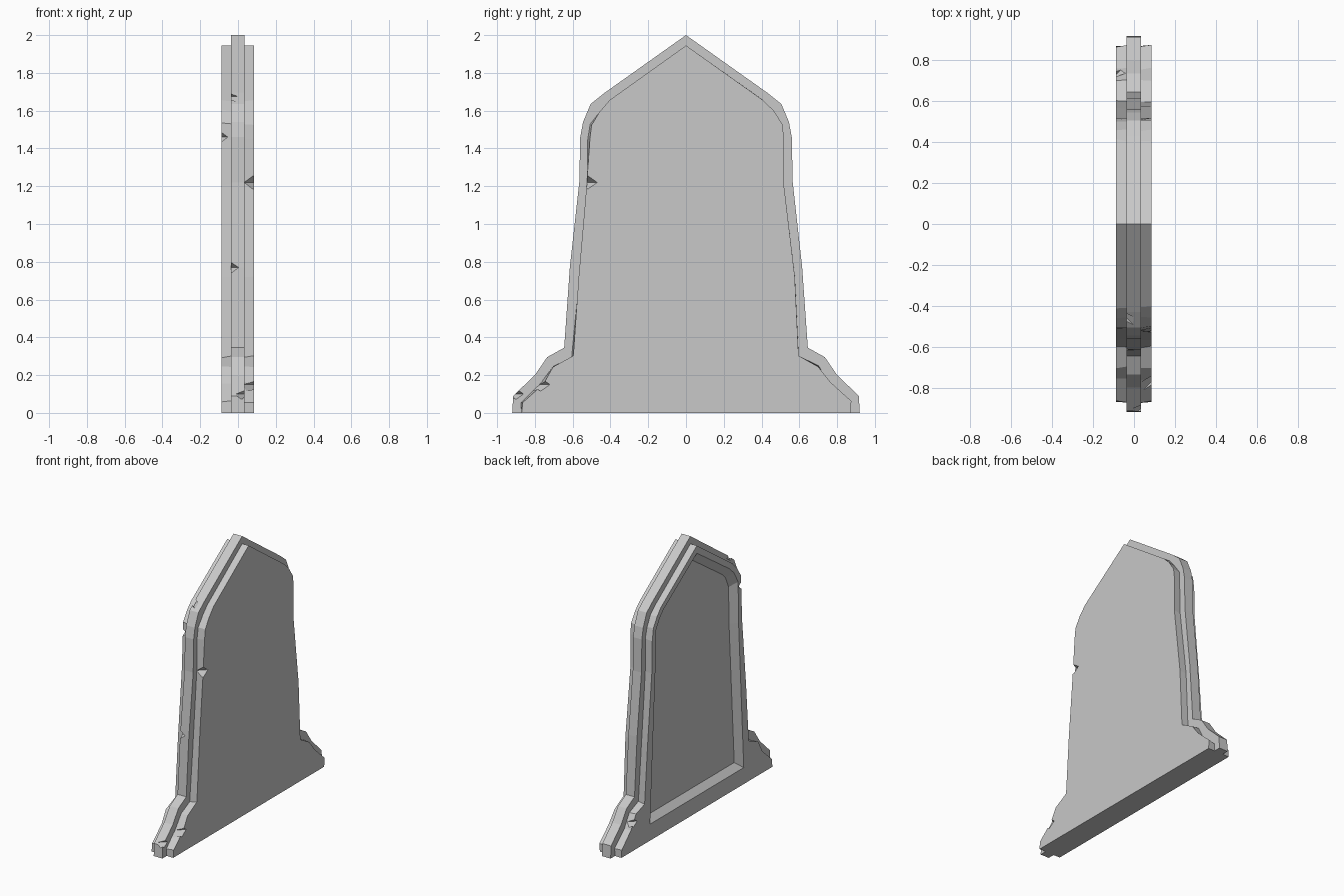
import bpy, bmesh, math, random
from mathutils import Matrix, Vector

random.seed(4)
cube = bpy.data.objects.get("Cube")
if cube:
    bpy.data.objects.remove(cube, do_unlink=True)

stone = bpy.data.materials.new("grey stone")
stone.use_nodes = True
grey = (0.58, 0.58, 0.58, 1)
stone.diffuse_color = grey
stone.node_tree.nodes["Principled BSDF"].inputs["Base Color"].default_value = grey

# Half outlines (y, z) from the foot up to the peak
CORE = [(.92, 0), (.915, .09), (.80, .20), (.735, .295), (.645, .345), (.615, .77),
        (.565, 1.22), (.56, 1.46), (.545, 1.54), (.505, 1.635), (.43, 1.695), (0, 2)]
SLAB = [(.87, 0), (.87, .06), (.76, .16), (.70, .25), (.60, .297), (.57, .72),
        (.52, 1.21), (.515, 1.45), (.505, 1.53), (.46, 1.60), (.41, 1.65), (0, 1.945)]
RIM = [(.54, .12), (.48, 1.2), (.475, 1.5), (.43, 1.58), (.38, 1.63), (0, 1.89)]
PANEL = [(.49, .165), (.43, 1.2), (.425, 1.47), (.39, 1.55), (.35, 1.59), (0, 1.83)]


def mirrored(half):
    return half + [(-y, z) for y, z in reversed(half[:-1])]


def finish(name, bm):
    bmesh.ops.recalc_face_normals(bm, faces=bm.faces)
    mesh = bpy.data.meshes.new(name)
    bm.to_mesh(mesh)
    bm.free()
    mesh.materials.append(stone)
    obj = bpy.data.objects.new(name, mesh)
    bpy.context.collection.objects.link(obj)
    return obj


def loft(name, rings, wear=0):
    """Closed solid through outlines given as (x, half outline)."""
    bm = bmesh.new()
    loops = []
    for x, half in rings:
        loop = []
        for y, z in mirrored(half):
            worn = wear if 0 < z < 1.9 else 0
            loop.append(bm.verts.new((x, y + random.uniform(-worn, worn),
                                      z + random.uniform(-worn, worn))))
        loops.append(loop)
    n = len(loops[0])
    for a, b in zip(loops, loops[1:]):
        for i in range(n):
            j = (i + 1) % n
            bm.faces.new((a[i], a[j], b[j], b[i]))
    bm.faces.new(loops[0])
    bm.faces.new(loops[-1])
    return finish(name, bm)


def carve(obj, cutter):
    mod = obj.modifiers.new("carve", "BOOLEAN")
    mod.operation = "DIFFERENCE"
    mod.solver = "EXACT"
    mod.object = cutter
    bpy.context.view_layer.objects.active = obj
    bpy.ops.object.modifier_apply(modifier=mod.name)
    bpy.data.objects.remove(cutter, do_unlink=True)


def chip(obj, place, turn, size):
    """V-shaped nick across a corner edge."""
    bm = bmesh.new()
    bmesh.ops.create_cube(bm, size=1)
    bmesh.ops.transform(bm, verts=bm.verts, matrix=(
        Matrix.Translation(Vector(place)) @ Matrix.Rotation(math.radians(turn), 4, "Z")
        @ Matrix.Rotation(math.radians(45), 4, "X") @ Matrix.Diagonal((.2, size, size, 1))))
    carve(obj, finish("chip_cutter", bm))


# Three stacked layers across the thickness
core = loft("middle_slab", [(-.036, CORE), (.034, CORE)])
plain = loft("plain_side_slab", [(.028, SLAB), (.086, SLAB)], .007)
framed = loft("framed_side_slab", [(-.03, SLAB), (-.088, SLAB)], .007)

# Sunken panel with sloping border
scale_out = [(y * 1.03, z + (.012 if z > 1 else -.012)) for y, z in RIM]
carve(framed, loft("panel_cutter", [(-.1, scale_out), (-.088, RIM), (-.046, PANEL)]))

# Nicks in the worn edges
chip(plain, (.086, -.52, 1.22), 45, .05)
chip(plain, (.086, -.77, .15), 45, .05)
chip(core, (-.036, -.615, .77), -45, .04)
chip(core, (-.036, -.46, 1.675), -45, .04)
chip(core, (.034, -.90, .10), 45, .04)
chip(framed, (-.088, -.51, 1.46), -45, .035)
chip(framed, (-.088, .73, .20), 45, .04)
